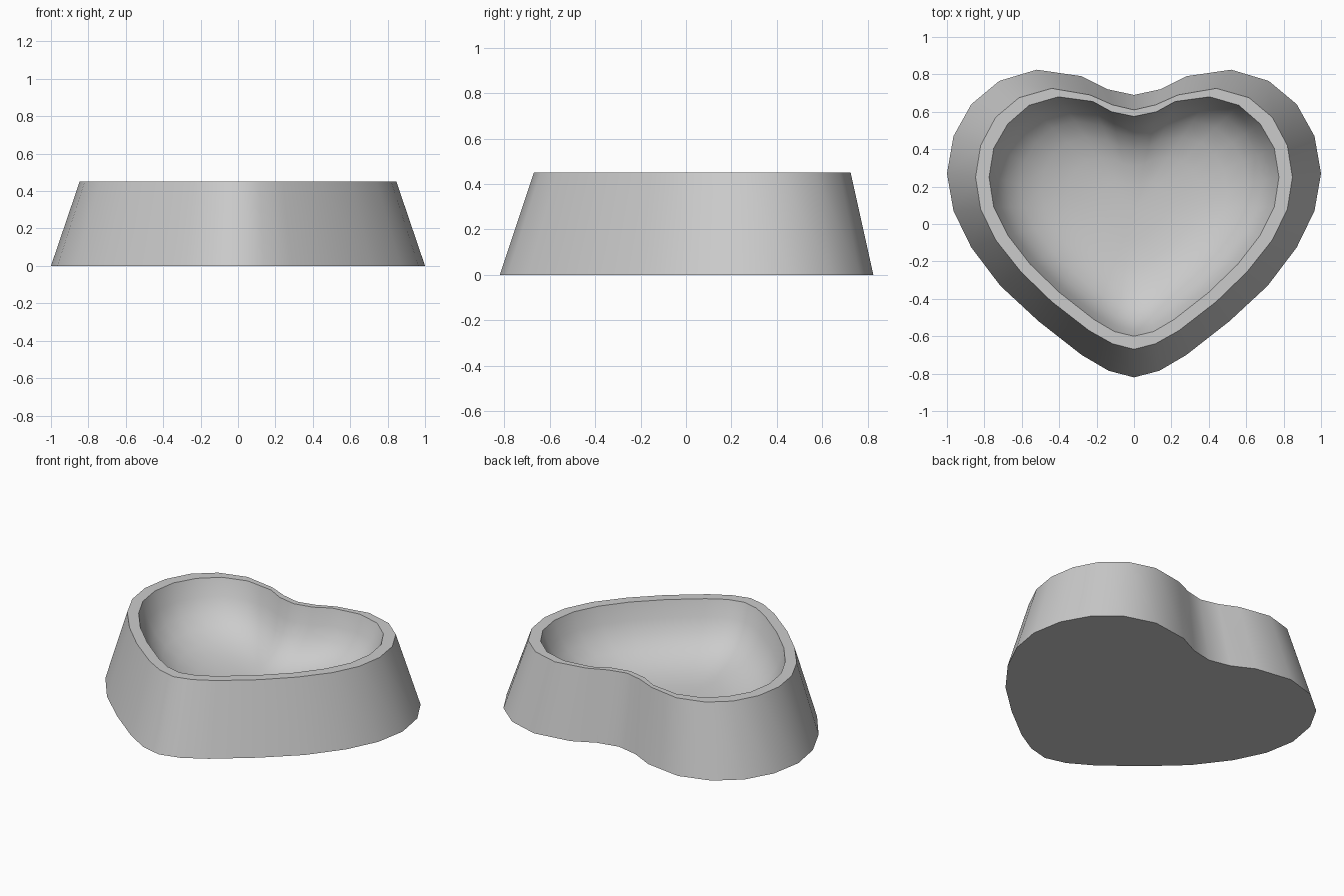
import bpy, bmesh

if "Cube" in bpy.data.objects:
    bpy.data.objects.remove(bpy.data.objects["Cube"])

# Right half of each heart outline, from top notch to bottom tip
BASE = [(0, .69), (.14, .72), (.28, .79), (.52, .825), (.72, .765), (.87, .64), (.965, .47), (1, .27),
        (.965, .07), (.87, -.125), (.715, -.33), (.51, -.52), (.28, -.70), (.135, -.785), (0, -.82)]
RIM_OUT = [(0, .61), (.115, .637), (.235, .69), (.44, .725), (.615, .675), (.74, .57), (.82, .42), (.847, .25),
           (.82, .08), (.74, -.085), (.605, -.255), (.44, -.415), (.24, -.57), (.115, -.64), (0, -.67)]
RIM_IN = [(0, .575), (.12, .60), (.22, .655), (.405, .68), (.56, .635), (.675, .535), (.75, .405), (.775, .25),
          (.75, .09), (.675, -.06), (.555, -.215), (.40, -.365), (.215, -.51), (.105, -.575), (0, -.60)]
HEIGHT = .45
CENTRE_Y = .08


def heart(half):
    """Mirror a half outline into a closed loop."""
    return half + [(-x, y) for x, y in half[-2:0:-1]]


bm = bmesh.new()


def ring(half, z, s=1.0):
    return [bm.verts.new((x * s, CENTRE_Y + (y - CENTRE_Y) * s, z)) for x, y in heart(half)]


# Flared outer wall and flat rim
rings = [ring(BASE, 0), ring(RIM_OUT, HEIGHT), ring(RIM_IN, HEIGHT)]
# Rounded hollow
for s, z in [(.95, .345), (.88, .265), (.78, .20), (.64, .15), (.46, .115), (.24, .10)]:
    rings.append(ring(RIM_IN, z, s))

for a, b in zip(rings, rings[1:]):
    n = len(a)
    for i in range(n):
        j = (i + 1) % n
        bm.faces.new((a[i], a[j], b[j], b[i]))

# Underside and bowl floor
bm.faces.new(rings[0])
floor = bm.verts.new((0, CENTRE_Y, .095))
last = rings[-1]
for i in range(len(last)):
    bm.faces.new((last[i], last[(i + 1) % len(last)], floor))
bmesh.ops.recalc_face_normals(bm, faces=bm.faces)

mesh = bpy.data.meshes.new("heart_bowl")
bm.to_mesh(mesh)
bm.free()
bowl = bpy.data.objects.new("heart_bowl", mesh)
bpy.context.collection.objects.link(bowl)

# Smooth walls, crisp rim and base
bpy.context.view_layer.objects.active = bowl
bowl.select_set(True)
bpy.ops.object.shade_smooth_by_angle(angle=.75)
